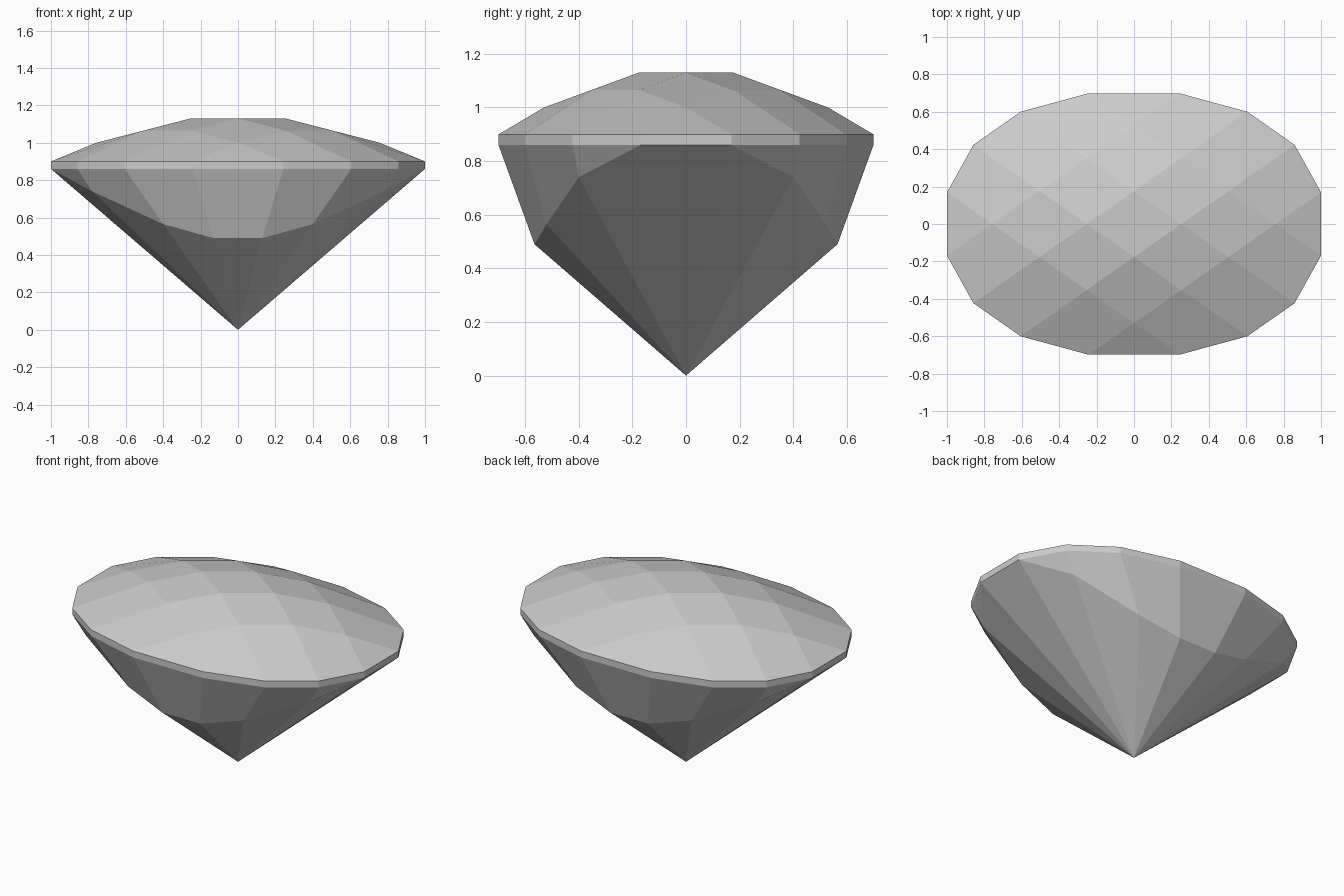
import bpy
import bmesh
from math import atan2

default = bpy.data.objects.get("Cube")
if default:
    bpy.data.objects.remove(default, do_unlink=True)

grey = bpy.data.materials.new("gem_grey")
grey.use_nodes = True
grey.diffuse_color = (0.6, 0.6, 0.6, 1)
grey.node_tree.nodes["Principled BSDF"].inputs["Base Color"].default_value = (0.6, 0.6, 0.6, 1)

CROWN_BASE, GIRDLE_BASE = 0.9, 0.86
LATTICE = (-2.5, -1.5, -0.5, 0.5, 1.5, 2.5)


def finish(name, bm):
    """Turn a bmesh into a flat-shaded object."""
    bmesh.ops.recalc_face_normals(bm, faces=bm.faces)
    mesh = bpy.data.meshes.new(name)
    bm.to_mesh(mesh)
    bm.free()
    mesh.materials.append(grey)
    obj = bpy.data.objects.new(name, mesh)
    bpy.context.collection.objects.link(obj)


def crown_point(u, v):
    """Diamond lattice point, with the rim pushed out to the oval outline."""
    inner = abs(u) < 2 and abs(v) < 2
    z = 1.13 - 0.065 * ((abs(u) > 1) + (abs(v) > 1)) if inner else CROWN_BASE
    rim = 2.9 if min(abs(u), abs(v)) < 1 else 2.46
    u, v = (rim * (1 if c > 0 else -1) if abs(c) > 2 else c for c in (u, v))
    return (0.2525 * (u + v), 0.1765 * (u - v), z)


def band(bm, upper, lower):
    """Join two rings of points with facets, dropping points they share."""
    count = len(upper)
    for i in range(count):
        k = (i + 1) % count
        corners = []
        for vert in (upper[i], upper[k], lower[k], lower[i]):
            if vert not in corners:
                corners.append(vert)
        if len(corners) > 2:
            bm.faces.new(corners)


# Crown: a domed lattice of diamond facets, with triangles at its four corners
bm = bmesh.new()
grid = {(u, v): bm.verts.new(crown_point(u, v))
        for u in LATTICE for v in LATTICE if abs(u) + abs(v) < 5}
for u in LATTICE[:-1]:
    for v in LATTICE[:-1]:
        cell = [(u, v), (u + 1, v), (u + 1, v + 1), (u, v + 1)]
        bm.faces.new([grid[c] for c in cell if c in grid])
outline = [vert.co.copy() for vert in grid.values() if abs(vert.co.z - CROWN_BASE) < 0.001]
outline.sort(key=lambda p: atan2(p.y, p.x))
finish("crown", bm)

# Girdle: the thin upright band
bm = bmesh.new()
band(bm, [bm.verts.new(p) for p in outline],
     [bm.verts.new((p.x, p.y, GIRDLE_BASE)) for p in outline])
finish("girdle", bm)

# Pavilion: steep front and back facets that break into a fan down to the tip
folds = [(0.13, 0.565, 0.49), (0.4, 0.52, 0.565), (0.78, 0.4, 0.74)]
bm = bmesh.new()
top_ring = [bm.verts.new((p.x, p.y, GIRDLE_BASE)) for p in outline]
fold_ring = []
for vert in top_ring:
    x, y = vert.co.x, vert.co.y
    step = sum(abs(x) > limit for limit in (0.4, 0.7, 0.95))
    if step == 3:
        fold_ring.append(vert)
    else:
        fx, fy, fz = folds[step]
        fold_ring.append(bm.verts.new((fx if x > 0 else -fx, fy if y > 0 else -fy, fz)))
band(bm, top_ring, fold_ring)
tip = bm.verts.new((0, 0, 0))
band(bm, fold_ring, [tip] * len(fold_ring))
finish("pavilion", bm)
